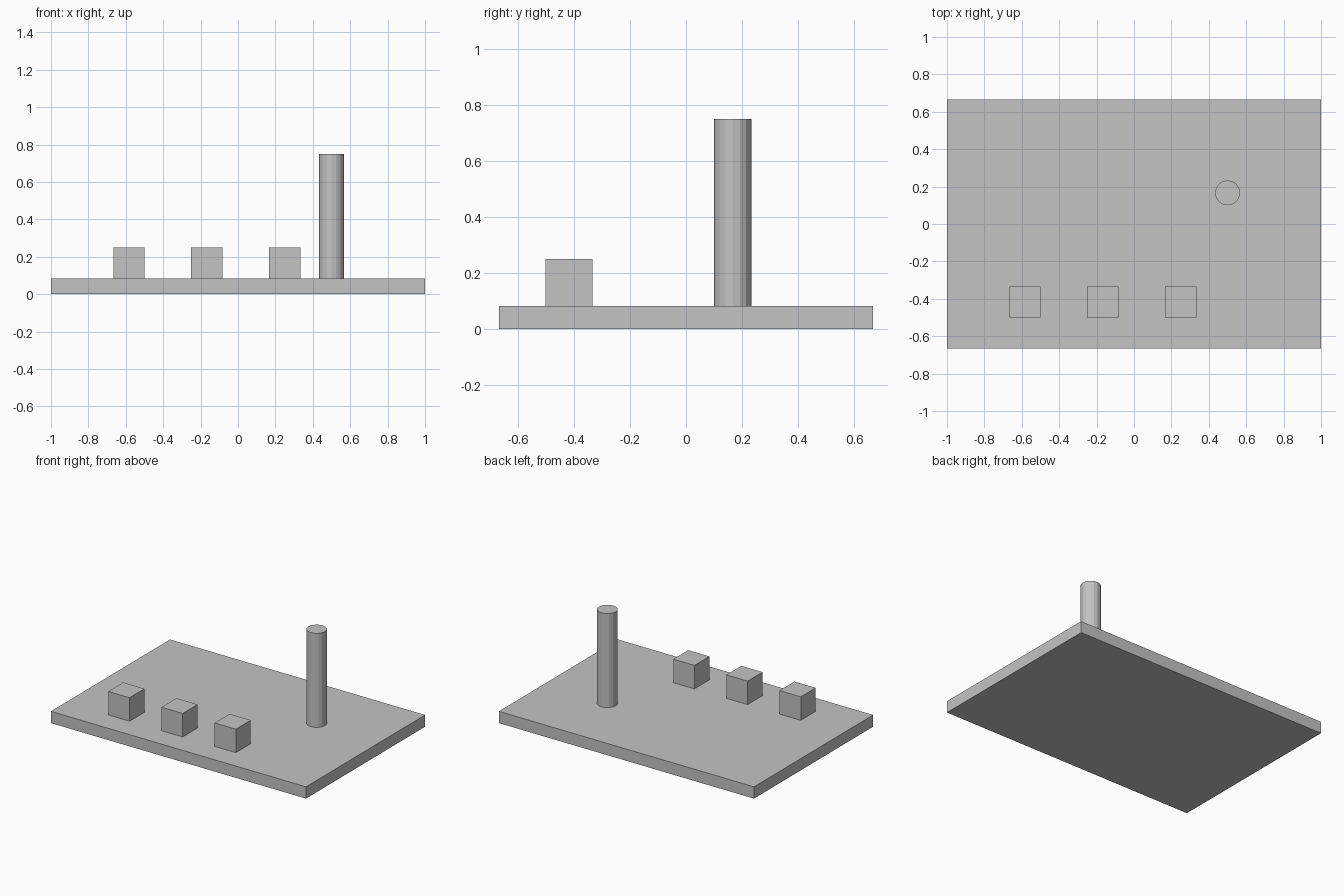
import bpy

if "Cube" in bpy.data.objects:
    bpy.data.objects.remove(bpy.data.objects["Cube"])

U = 1 / 12  # grid module of the model

grey = bpy.data.materials.new("plain_grey")
grey.diffuse_color = (0.55, 0.55, 0.55, 1)
grey.use_nodes = True
grey.node_tree.nodes["Principled BSDF"].inputs["Base Color"].default_value = grey.diffuse_color


def finish(name):
    obj = bpy.context.object
    obj.name = name
    obj.data.materials.append(grey)
    return obj


def box(name, centre, size):
    bpy.ops.mesh.primitive_cube_add(size=1, location=centre)
    bpy.context.object.scale = size
    bpy.ops.object.transform_apply(location=False, rotation=False, scale=True)
    return finish(name)


# Base plate
box("base_plate", (0, 0, U / 2), (24 * U, 16 * U, U))

# Row of three cubes near the front edge
for i in range(3):
    box(f"cube_{i + 1}", ((-7 + 5 * i) * U, -5 * U, 2 * U), (2 * U, 2 * U, 2 * U))

# Tall round post, standing on the plate
bpy.ops.mesh.primitive_cylinder_add(vertices=16, radius=0.8 * U, depth=8 * U,
                                    location=(6 * U, 2 * U, 5 * U))
finish("post")
